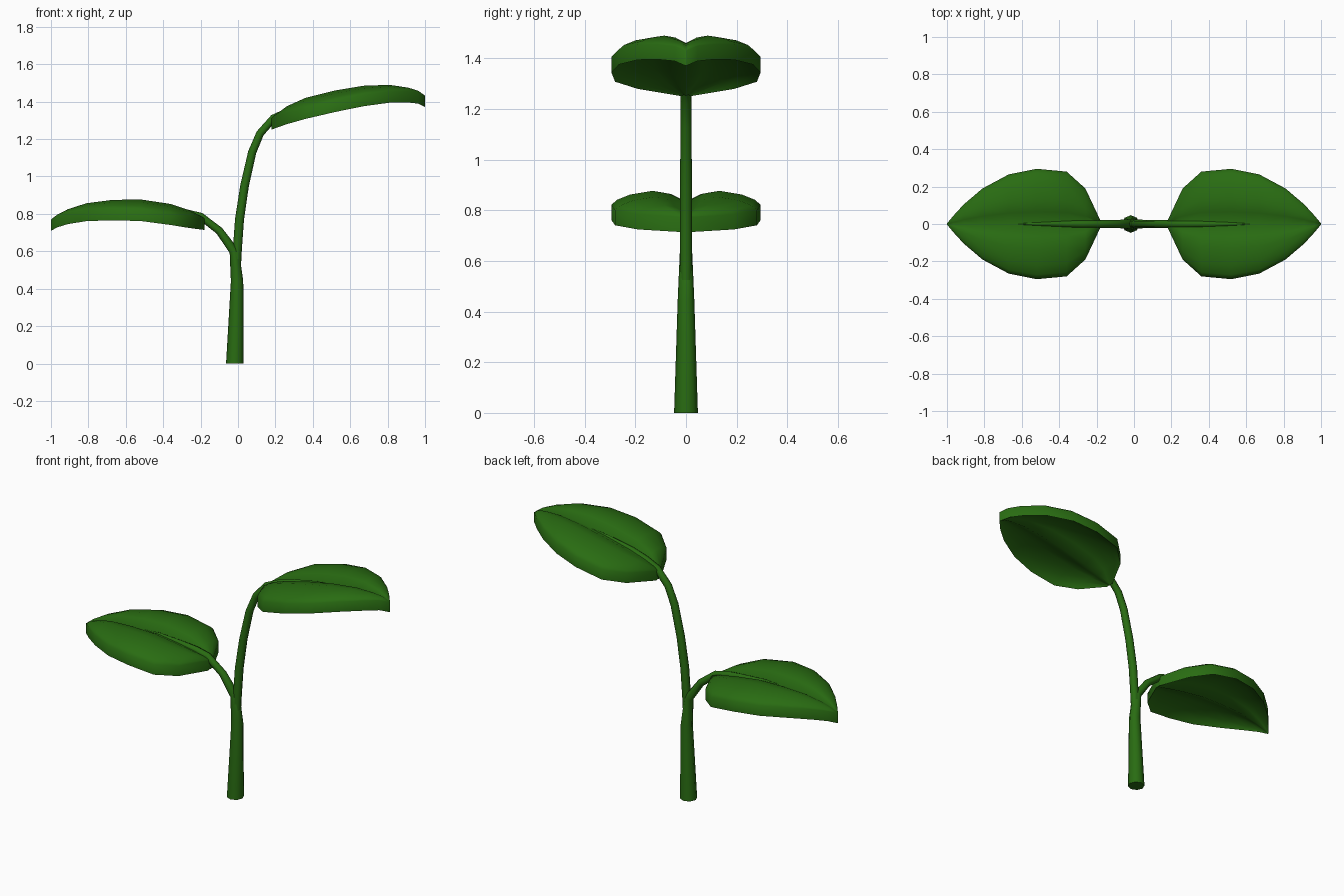
import bpy, bmesh, math
from mathutils import Vector

if "Cube" in bpy.data.objects:
    bpy.data.objects.remove(bpy.data.objects["Cube"])

green = bpy.data.materials.new("leaf green")
green.diffuse_color = (0.022, 0.15, 0.006, 1)
green.use_nodes = True
green.node_tree.nodes["Principled BSDF"].inputs["Base Color"].default_value = green.diffuse_color


def finish(name, bm):
    bmesh.ops.remove_doubles(bm, verts=bm.verts, dist=0.0005)
    bmesh.ops.recalc_face_normals(bm, faces=bm.faces)
    mesh = bpy.data.meshes.new(name)
    bm.to_mesh(mesh)
    bm.free()
    ob = bpy.data.objects.new(name, mesh)
    bpy.context.collection.objects.link(ob)
    mesh.materials.append(green)
    bpy.ops.object.select_all(action='DESELECT')
    ob.select_set(True)
    bpy.context.view_layer.objects.active = ob
    bpy.ops.object.shade_smooth_by_angle(angle=math.radians(75))
    return ob


def tube(name, path, sides=8):
    """Tapered tube along (x, z, radius) points in the y = 0 plane."""
    bm = bmesh.new()
    pts = [Vector((x, 0, z)) for x, z, r in path]
    side = Vector((0, 1, 0))
    rings = []
    for i, p in enumerate(pts):
        t = (pts[min(i + 1, len(pts) - 1)] - pts[max(i - 1, 0)]).normalized()
        if i == 0 and p.z == 0:
            t = Vector((0, 0, 1))          # flat foot
        n = side.cross(t)
        ring = []
        for k in range(sides):
            a = 2 * math.pi * k / sides
            ring.append(bm.verts.new(p + path[i][2] * (math.cos(a) * side + math.sin(a) * n)))
        rings.append(ring)
    for a, b in zip(rings, rings[1:]):
        for k in range(sides):
            m = (k + 1) % sides
            bm.faces.new((a[k], a[m], b[m], b[k]))
    bm.faces.new(rings[0])
    bm.faces.new(rings[-1])
    return finish(name, bm)


# Leaf plan: distance from stem and half width; cross section: fraction and dip
XS = [0.18, 0.26, 0.36, 0.52, 0.67, 0.81, 0.91, 0.965, 1.0]
WIDTHS = [0.02, 0.19, 0.28, 0.295, 0.265, 0.19, 0.105, 0.045, 0.003]
SECTION = [(0, 0.045), (0.22, 0.012), (0.45, 0), (0.75, 0.015), (0.92, 0.035), (1, 0.055)]
THICK = 0.06


def leaf(name, direction, crest):
    """Folded leaf blade; crest gives the ridge height at each station."""
    bm = bmesh.new()
    half = [(-u, d) for u, d in reversed(SECTION[1:])] + SECTION
    n = len(half)
    loops = []
    for x, w, c in zip(XS, WIDTHS, crest):
        s = w / 0.295
        top = [bm.verts.new((direction * x, u * w, c - d * s)) for u, d in half]
        low = [bm.verts.new((direction * x, u * w, c - d * s - THICK)) for u, d in half]
        loops.append(top + low[::-1])
    for a, b in zip(loops, loops[1:]):
        for k in range(2 * n):
            m = (k + 1) % (2 * n)
            bm.faces.new((a[k], a[m], b[m], b[k]))
    bm.faces.new(loops[0])
    bm.faces.new(loops[-1])
    return finish(name, bm)


# Blades
leaf("upper_leaf", 1, [1.315, 1.375, 1.42, 1.46, 1.485, 1.49, 1.475, 1.458, 1.432])
leaf("lower_leaf", -1, [0.778, 0.82, 0.853, 0.877, 0.875, 0.857, 0.825, 0.797, 0.77])

# Trunk flowing into the lower leaf stalk and midrib
tube("main_stem", [(-0.017, 0, 0.047), (-0.005, 0.44, 0.033), (-0.02, 0.6, 0.026),
                   (-0.1, 0.71, 0.021), (-0.2, 0.787, 0.02), (-0.28, 0.805, 0.02),
                   (-0.36, 0.814, 0.018), (-0.52, 0.832, 0.01), (-0.62, 0.833, 0.003)])
# Upper stalk and midrib
tube("upper_stalk", [(-0.008, 0.48, 0.022), (-0.004, 0.6, 0.024), (0.008, 0.77, 0.024),
                     (0.035, 0.95, 0.023), (0.076, 1.13, 0.022), (0.118, 1.23, 0.021),
                     (0.19, 1.312, 0.02), (0.27, 1.348, 0.02), (0.36, 1.378, 0.018),
                     (0.52, 1.416, 0.01), (0.62, 1.434, 0.003)])
